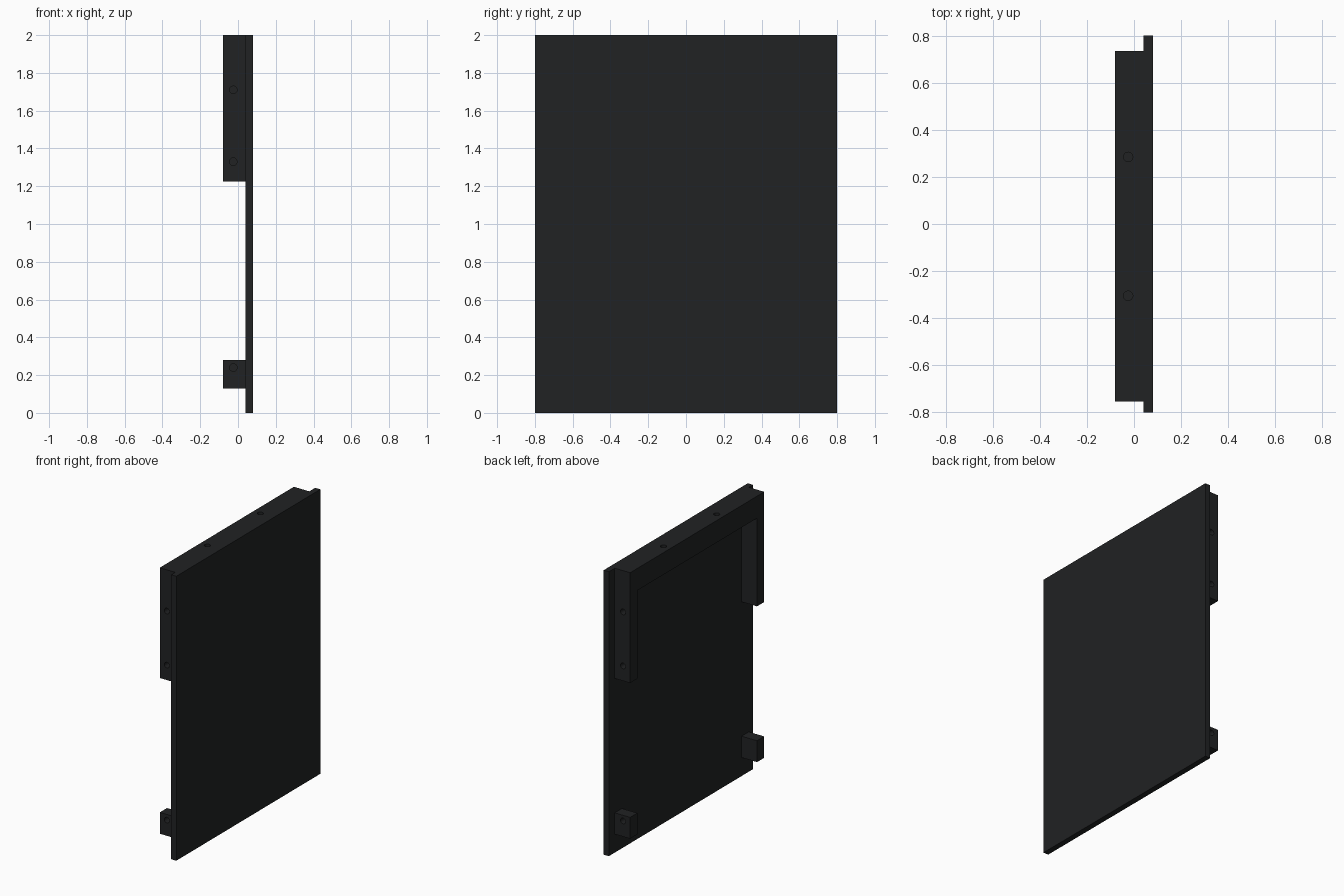
import bpy, bmesh, math
from mathutils import Matrix, Vector

if "Cube" in bpy.data.objects:
    bpy.data.objects.remove(bpy.data.objects["Cube"])

mat = bpy.data.materials.new("dark_grey")
mat.diffuse_color = (0.015, 0.016, 0.017, 1)
mat.use_nodes = True
mat.node_tree.nodes["Principled BSDF"].inputs["Base Color"].default_value = mat.diffuse_color

BACK, FACE = -0.08, 0.04       # x range of the mounting frame
Y0, Y1 = -0.755, 0.735         # y range of the mounting frame
MID = (Y0 + Y1) / 2
W = 0.08                       # width of side rails and blocks
HOLE_X, HOLE_R, DEPTH = -0.025, 0.02, 0.05


def add_object(name, bm):
    bmesh.ops.recalc_face_normals(bm, faces=bm.faces)
    me = bpy.data.meshes.new(name)
    bm.to_mesh(me)
    bm.free()
    ob = bpy.data.objects.new(name, me)
    me.materials.append(mat)
    bpy.context.collection.objects.link(ob)
    return ob


def prism(name, yz, x0, x1):
    """Extrude a y-z outline along x."""
    bm = bmesh.new()
    face = bm.faces.new([bm.verts.new((x0, y, z)) for y, z in yz])
    out = bmesh.ops.extrude_face_region(bm, geom=[face])
    verts = [v for v in out["geom"] if isinstance(v, bmesh.types.BMVert)]
    bmesh.ops.translate(bm, verts=verts, vec=(x1 - x0, 0, 0))
    return add_object(name, bm)


def box(name, x0, x1, y0, y1, z0, z1):
    return prism(name, [(y0, z0), (y1, z0), (y1, z1), (y0, z1)], x0, x1)


def drill(ob, holes):
    """Cut blind round holes; each hole is (surface point, outward axis)."""
    bm = bmesh.new()
    for point, axis in holes:
        rot = Vector(axis).to_track_quat('Z', 'Y').to_matrix().to_4x4()
        bmesh.ops.create_cone(bm, cap_ends=True, segments=24, radius1=HOLE_R,
                              radius2=HOLE_R, depth=2 * DEPTH,
                              matrix=Matrix.Translation(point) @ rot)
    cutter = add_object("hole_cutter", bm)
    cutter.hide_render = True
    mod = ob.modifiers.new("holes", 'BOOLEAN')
    mod.operation, mod.solver, mod.object = 'DIFFERENCE', 'EXACT', cutter
    bpy.ops.object.select_all(action='DESELECT')
    bpy.context.view_layer.objects.active = ob
    ob.select_set(True)
    bpy.ops.object.modifier_apply(modifier=mod.name)
    bpy.data.objects.remove(cutter)


# Flat front panel
box("panel", FACE, 0.08, -0.8, 0.8, 0, 2)

# U-shaped upper frame: top rail with two hanging side rails
frame = prism("upper_frame", [
    (Y0, 1.225), (Y0 + W, 1.225), (Y0 + W, 1.845), (Y1 - W, 1.845),
    (Y1 - W, 1.225), (Y1, 1.225), (Y1, 2), (Y0, 2)], BACK, FACE)
holes = [((HOLE_X, MID + s * 0.295, 2), (0, 0, 1)) for s in (-1, 1)]
for y, s in ((Y0, -1), (Y1, 1)):
    holes += [((HOLE_X, y, z), (0, s, 0)) for z in (1.33, 1.71)]
drill(frame, holes)

# Lower mounting blocks
for side, y0, y, s in (("front", Y0, Y0, -1), ("back", Y1 - W, Y1, 1)):
    block = box(side + "_lower_block", BACK, FACE, y0, y0 + W, 0.13, 0.28)
    drill(block, [((HOLE_X, y, 0.24), (0, s, 0))])
